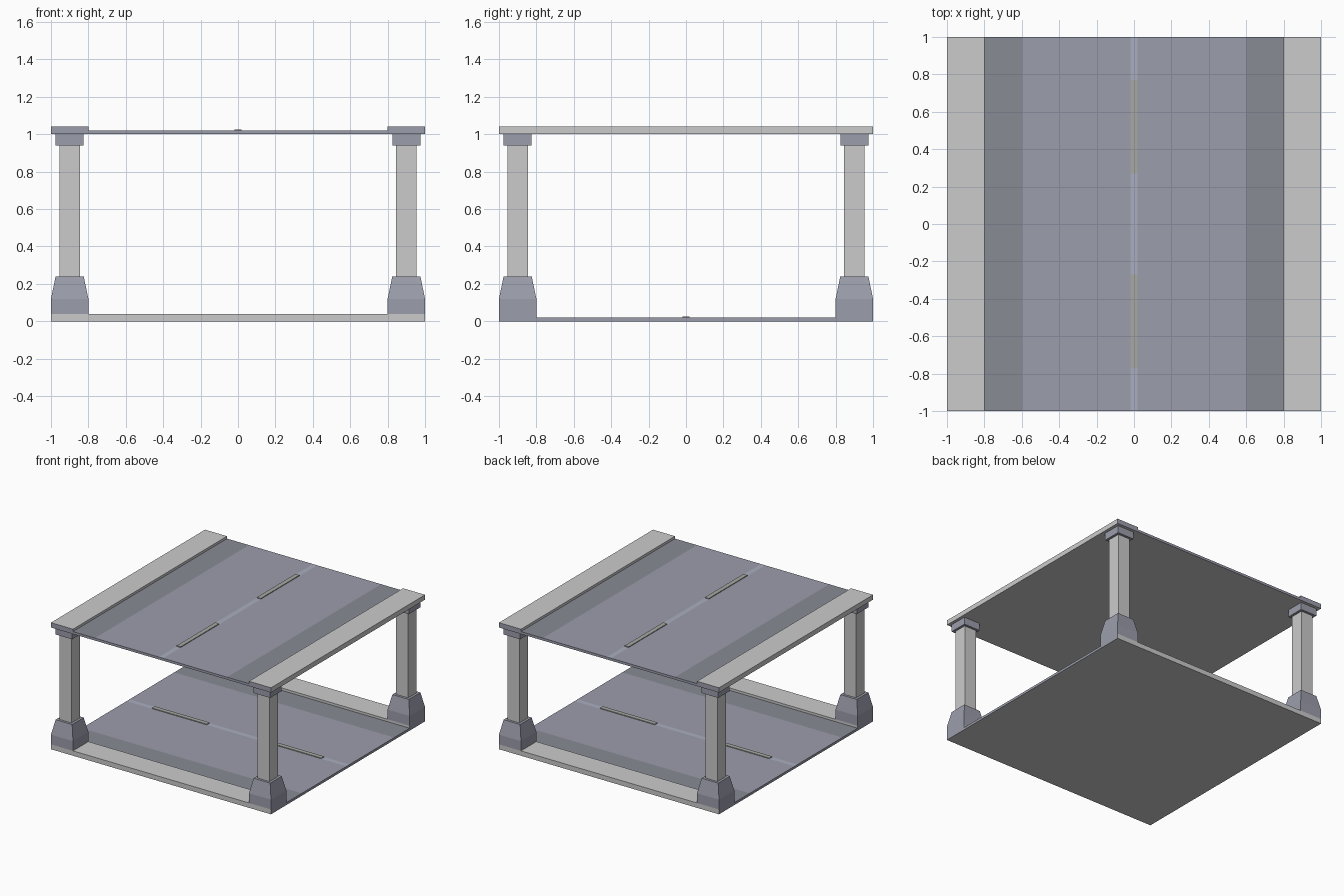
import bpy
from math import pi
from mathutils import Matrix

if "Cube" in bpy.data.objects:
    bpy.data.objects.remove(bpy.data.objects["Cube"])


def material(name, rgb):
    m = bpy.data.materials.new(name)
    m.diffuse_color = (*rgb, 1)
    m.use_nodes = True
    m.node_tree.nodes["Principled BSDF"].inputs["Base Color"].default_value = m.diffuse_color
    return m


concrete = material("concrete", (0.56, 0.55, 0.57))
slate = material("slate", (0.33, 0.34, 0.41))
gutter = material("gutter", (0.25, 0.26, 0.30))
line = material("centre_line", (0.40, 0.42, 0.52))
paint = material("dash_paint", (0.39, 0.39, 0.37))


def make(name, verts, faces, mats, indices=None):
    me = bpy.data.meshes.new(name)
    me.from_pydata(verts, [], faces)
    for m in mats:
        me.materials.append(m)
    if indices:
        me.polygons.foreach_set("material_index", indices)
    ob = bpy.data.objects.new(name, me)
    bpy.context.collection.objects.link(ob)
    return ob


def loft(name, rings, mat, cx=0, cy=0):
    """Stack of rectangles (half width x, half width y, z), capped at both ends."""
    verts = [(cx + sx * hx, cy + sy * hy, z) for hx, hy, z in rings
             for sx, sy in ((-1, -1), (1, -1), (1, 1), (-1, 1))]
    faces = [(3, 2, 1, 0)]
    for r in range(0, 4 * (len(rings) - 1), 4):
        faces += [(r + i, r + (i + 1) % 4, r + 4 + (i + 1) % 4, r + 4 + i) for i in range(4)]
    n = len(verts)
    faces.append((n - 4, n - 3, n - 2, n - 1))
    return make(name, verts, faces, [mat])


def road(prefix, z, angle):
    """Road slab with raised sidewalks, extruded along y and then turned."""
    half = [(1, 0), (1, .04), (.8, .04), (.8, .02), (.6, .02), (.02, .02)]
    profile = half + [(-x, h) for x, h in reversed(half)]
    n = len(profile)
    verts = [(x, y, h) for y in (-1, 1) for x, h in profile]
    faces = [(i, n + i, n + (i + 1) % n, (i + 1) % n)[::-1] for i in range(n)]
    faces += [tuple(range(n))[::-1], tuple(range(n, 2 * n))]
    # 0 concrete, 1 slate, 2 gutter, 3 centre line
    strip = [0, 0, 0, 2, 1]
    ids = strip + [3] + strip[::-1] + [0, 1, 1]
    slab = make(prefix + "_road", verts, faces, [concrete, slate, gutter, line], ids)
    parts = [slab]
    # raised lane dashes
    for i, y in enumerate((-.52, .52)):
        parts.append(loft(f"{prefix}_lane_dash_{i + 1}",
                          [(.018, .25, .019), (.018, .25, .026)], paint, 0, y))
    for p in parts:
        p.data.transform(Matrix.Translation((0, 0, z)) @ Matrix.Rotation(angle, 4, 'Z'))


road("lower", 0, pi / 2)
road("upper", 1, 0)

# four corner pillars
for cx, side in ((-.9, "left"), (.9, "right")):
    for cy, end in ((-.9, "front"), (.9, "back")):
        tag = f"_{end}_{side}"
        loft("pillar_base" + tag, [(.1, .1, .04), (.1, .1, .12), (.075, .075, .24)], slate, cx, cy)
        loft("pillar_shaft" + tag, [(.055, .055, .24), (.055, .055, .94)], concrete, cx, cy)
        loft("pillar_cap" + tag, [(.075, .075, .94), (.075, .075, 1)], slate, cx, cy)

# make every face point outward
import bmesh
for ob in bpy.context.collection.objects:
    bm = bmesh.new()
    bm.from_mesh(ob.data)
    bmesh.ops.recalc_face_normals(bm, faces=bm.faces)
    bm.to_mesh(ob.data)
    bm.free()
